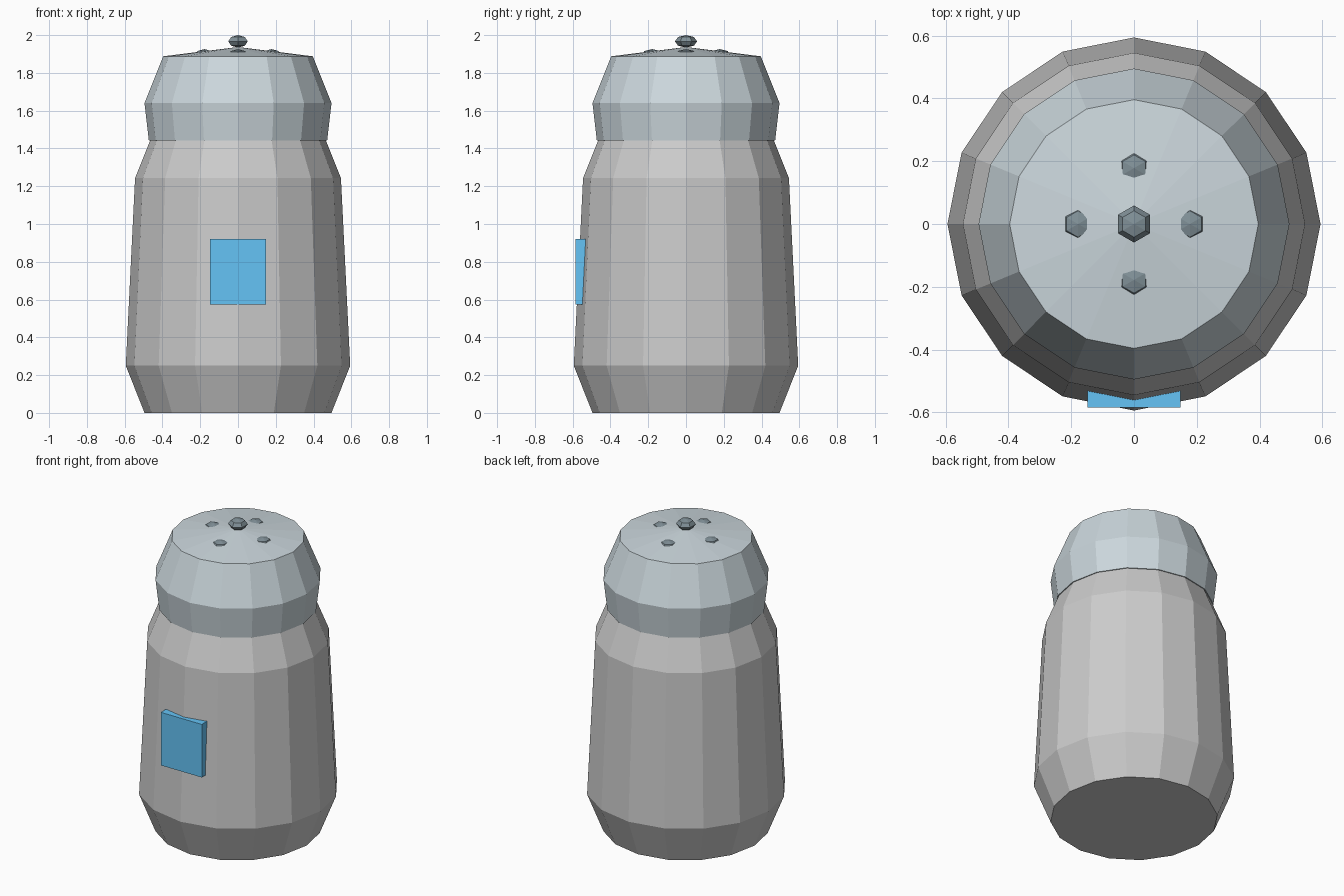
import bpy, bmesh
from math import sin, cos, pi

if "Cube" in bpy.data.objects:
    bpy.data.objects.remove(bpy.data.objects["Cube"])


def material(name, rgb):
    m = bpy.data.materials.new(name)
    m.diffuse_color = (*rgb, 1)
    m.use_nodes = True
    m.node_tree.nodes["Principled BSDF"].inputs["Base Color"].default_value = m.diffuse_color
    return m


def add_object(name, bm, mat=None):
    bmesh.ops.recalc_face_normals(bm, faces=bm.faces)
    mesh = bpy.data.meshes.new(name)
    bm.to_mesh(mesh)
    bm.free()
    ob = bpy.data.objects.new(name, mesh)
    bpy.context.collection.objects.link(ob)
    if mat:
        mesh.materials.append(mat)
    return ob


def lathe(name, profile, sides, mat=None, location=(0, 0, 0)):
    """Closed faceted solid from a (radius, z) profile; radius 0 is a pole."""
    bm = bmesh.new()
    rings = []
    for r, z in profile:
        n = sides if r > 0 else 1
        rings.append([bm.verts.new((r * sin(2 * pi * i / sides),
                                    r * cos(2 * pi * i / sides), z))
                      for i in range(n)])
    for a, b in zip(rings, rings[1:]):
        for i in range(sides):
            j = (i + 1) % sides
            quad = [a[i % len(a)], a[j % len(a)], b[j % len(b)], b[i % len(b)]]
            bm.faces.new(list(dict.fromkeys(quad)))
    for ring in (rings[0], rings[-1]):
        if len(ring) > 1:
            bm.faces.new(ring)
    ob = add_object(name, bm, mat)
    ob.location = location
    return ob


lid_mat = material("lid_blue_grey", (0.60, 0.68, 0.72))
hole_mat = material("hole_dark", (0.216, 0.278, 0.31))
label_mat = material("label_blue", (0.13, 0.55, 0.92))

# Body of the shaker
lathe("body", [(0.495, 0), (0.594, 0.25), (0.545, 1.243), (0.465, 1.443)], 16)

# Lid with a shallow cone on top
lathe("lid", [(0.472, 1.441), (0.495, 1.64), (0.396, 1.888), (0, 1.937)], 16, lid_mat)

# Flattened beads marking the shaker holes: one raised, four sunk in the lid
bead = [(0, -0.033), (0.042, -0.023), (0.059, 0), (0.042, 0.023), (0, 0.033)]
lathe("hole_centre", bead, 6, hole_mat, (0, 0, 1.967))
for k in range(4):
    a = k * pi / 2
    lathe(f"hole_{k + 1}", bead, 6, hole_mat,
          (0.178 * cos(a), 0.178 * sin(a), 1.893))

# Label plate on the front
bm = bmesh.new()
bmesh.ops.create_cube(bm, size=1)
bmesh.ops.scale(bm, vec=(0.296, 0.06, 0.346), verts=bm.verts)
label = add_object("label", bm, label_mat)
label.location = (0, -0.555, 0.748)
